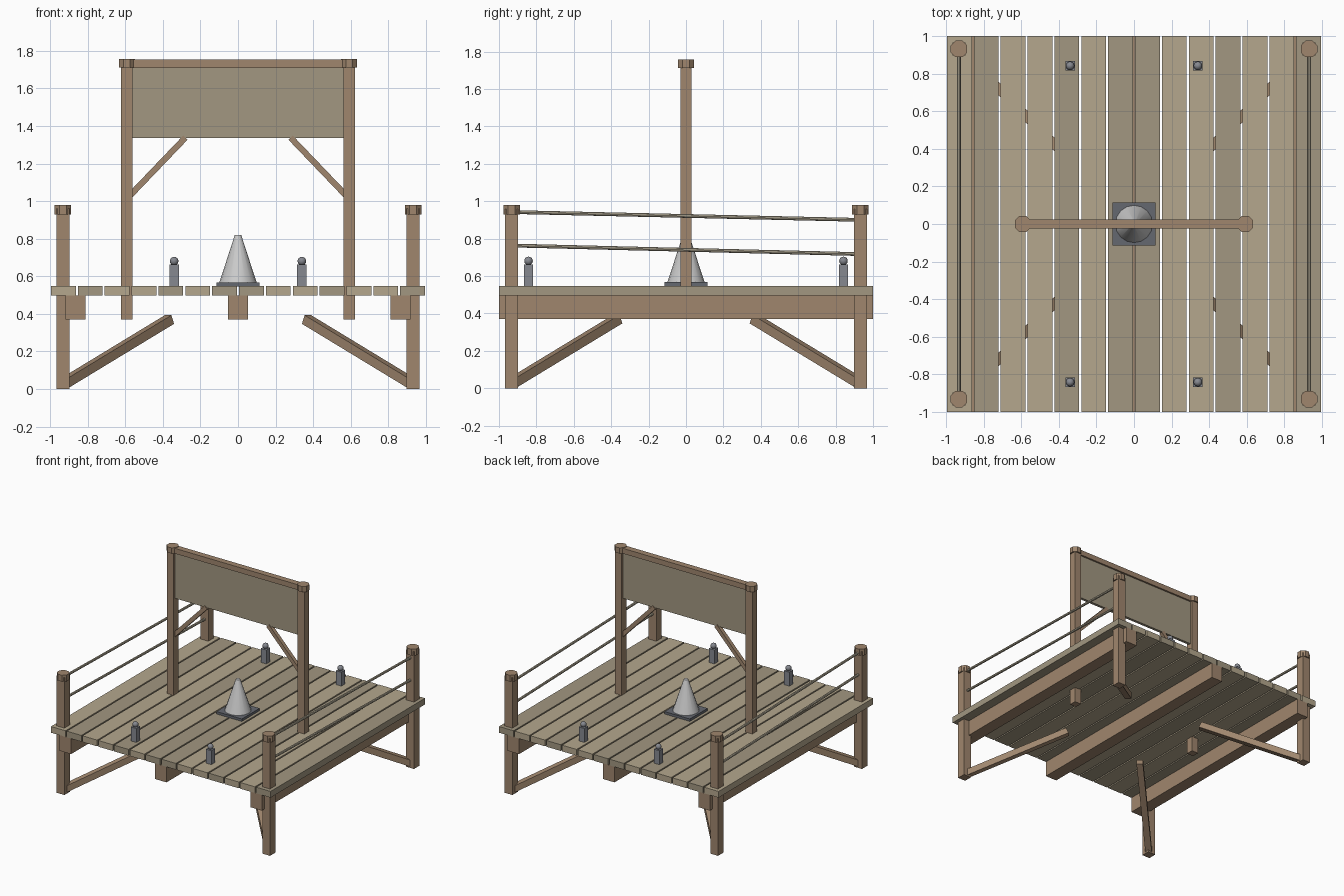
import bpy, math
from mathutils import Vector

if "Cube" in bpy.data.objects:
    bpy.data.objects.remove(bpy.data.objects["Cube"])


def material(name, rgb):
    m = bpy.data.materials.new(name)
    m.diffuse_color = (*rgb, 1)
    m.use_nodes = True
    m.node_tree.nodes["Principled BSDF"].inputs["Base Color"].default_value = m.diffuse_color
    return m


LIGHT = material("light_plank", (0.46, 0.39, 0.27))
DARK = material("dark_plank", (0.36, 0.31, 0.22))
WOOD = material("brown_wood", (0.35, 0.24, 0.155))
PANEL = material("panel_wood", (0.36, 0.31, 0.22))
ROPE = material("rope", (0.50, 0.45, 0.34))
IRON = material("dark_iron", (0.13, 0.14, 0.16))
STEEL = material("steel", (0.24, 0.25, 0.28))


def finish(name, mat):
    o = bpy.context.object
    o.name = name
    if mat:
        o.data.materials.append(mat)
    return o


def box(name, lo, hi, mat):
    lo, hi = Vector(lo), Vector(hi)
    bpy.ops.mesh.primitive_cube_add(size=1, location=(lo + hi) / 2)
    o = finish(name, mat)
    o.scale = hi - lo
    return o


def beam(name, a, b, width, depth, mat):
    """Square-section bar from a to b."""
    a, b = Vector(a), Vector(b)
    bpy.ops.mesh.primitive_cube_add(size=1, location=(a + b) / 2)
    o = finish(name, mat)
    o.rotation_euler = (b - a).to_track_quat('Z', 'Y').to_euler()
    o.scale = (width, depth, (b - a).length)
    return o


def rod(name, a, b, r, sides, mat):
    a, b = Vector(a), Vector(b)
    bpy.ops.mesh.primitive_cylinder_add(vertices=sides, radius=r, depth=(b - a).length,
                                        location=(a + b) / 2)
    o = finish(name, mat)
    o.rotation_euler = (b - a).to_track_quat('Z', 'Y').to_euler()
    return o


def cap(name, x, y, z0, z1, r):
    bpy.ops.mesh.primitive_cylinder_add(vertices=8, radius=r, depth=z1 - z0,
                                        location=(x, y, (z0 + z1) / 2),
                                        rotation=(0, 0, math.pi / 8))
    finish(name, WOOD)


# Deck planks
pitch = 0.143
for i in range(14):
    x = (i - 6.5) * pitch
    box("deck_plank", (x - 0.066, -1, 0.497), (x + 0.066, 1, 0.548),
        DARK if i in (1, 4, 6, 7, 10, 13) else LIGHT)

# Joists
for x in (-0.865, 0, 0.865):
    box("joist", (x - 0.052, -1, 0.37), (x + 0.052, 1, 0.498), WOOD)

# Corner posts, caps, diagonal braces and bollards
for sx in (-1, 1):
    for sy in (-1, 1):
        x, y = sx * 0.932, sy * 0.932
        box("corner_post", (x - 0.035, y - 0.035, 0), (x + 0.035, y + 0.035, 0.96), WOOD)
        cap("corner_post_cap", x, y, 0.928, 0.98, 0.048)
        beam("leg_brace", (sx * 0.92, sy * 0.92, 0.033), (sx * 0.365, sy * 0.365, 0.37),
             0.05, 0.05, WOOD)
        bx, by = sx * 0.34, sy * 0.842
        box("bollard", (bx - 0.025, by - 0.025, 0.54), (bx + 0.025, by + 0.025, 0.662), STEEL)
        bpy.ops.mesh.primitive_uv_sphere_add(segments=12, ring_count=8, radius=0.023,
                                             location=(bx, by, 0.681))
        finish("bollard_ball", STEEL)
        bpy.ops.object.shade_smooth()

    # Side ropes
    for z0, z1 in ((0.942, 0.901), (0.763, 0.718)):
        rod("side_rope", (sx * 0.932, -0.91, z0), (sx * 0.932, 0.91, z1), 0.01, 8, ROPE)

    # Sign frame posts and braces
    x = sx * 0.592
    box("sign_post", (x - 0.03, -0.03, 0.37), (x + 0.03, 0.03, 1.74), WOOD)
    cap("sign_post_cap", x, 0, 1.712, 1.758, 0.046)
    beam("sign_brace", (sx * 0.575, 0, 1.03), (sx * 0.28, 0, 1.338), 0.032, 0.032, WOOD)

# Sign beam and panel
box("sign_beam", (-0.57, -0.025, 1.71), (0.57, 0.025, 1.753), WOOD)
box("sign_panel", (-0.565, -0.011, 1.336), (0.565, 0.011, 1.712), PANEL)

# Central cone on its plate
box("cone_plate", (-0.115, -0.115, 0.545), (0.115, 0.115, 0.568), IRON)
bpy.ops.mesh.primitive_cone_add(vertices=16, radius1=0.1, radius2=0.017, depth=0.255,
                                location=(0, 0, 0.6925))
finish("cone", None)
bpy.ops.object.shade_smooth_by_angle(angle=math.radians(40))
